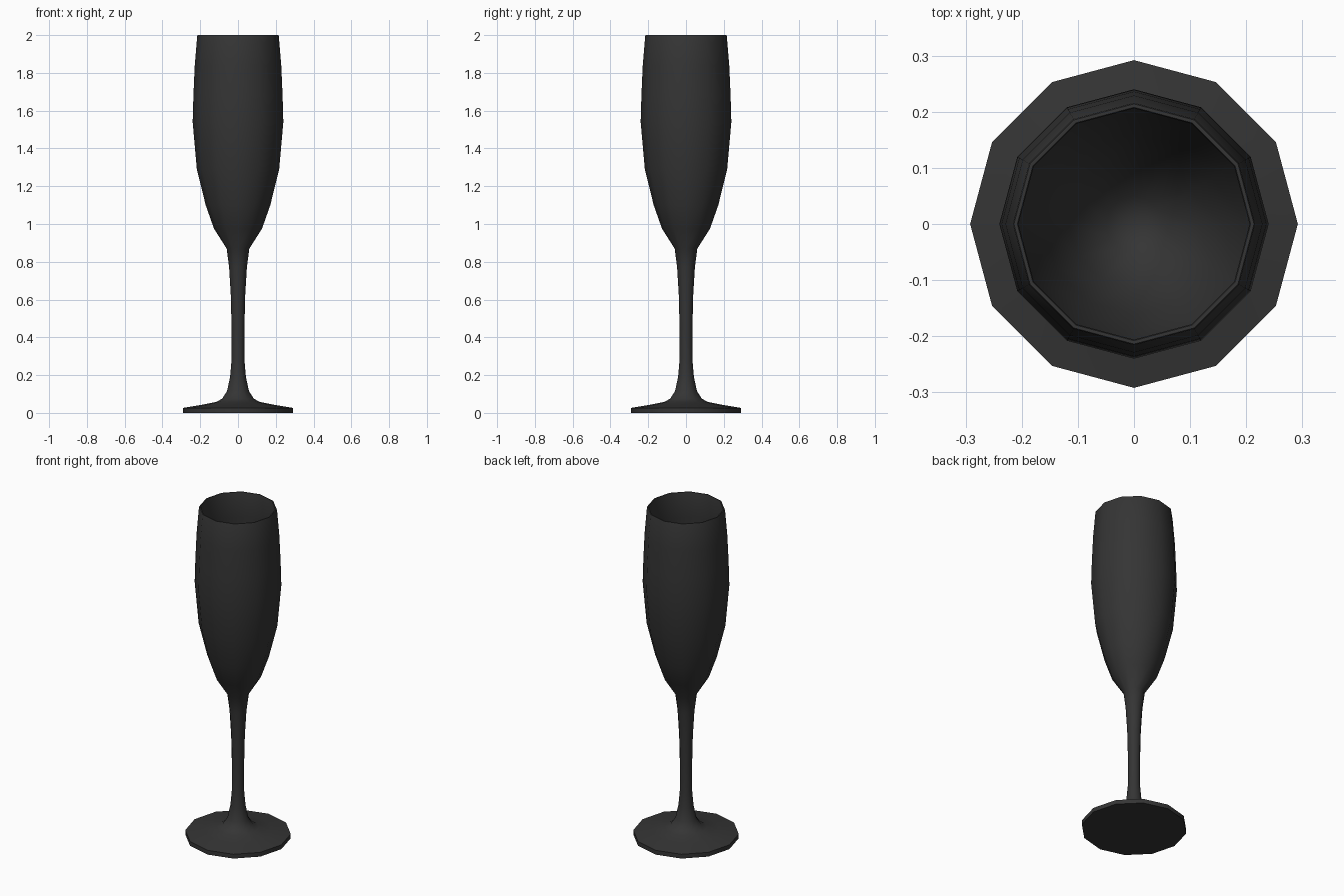
import bpy, bmesh, math

if "Cube" in bpy.data.objects:
    bpy.data.objects.remove(bpy.data.objects["Cube"])

SIDES = 12


def lathe(name, profile, mat):
    """Spin an (r, z) profile around z; r = 0 makes a pole."""
    bm = bmesh.new()
    rings = []
    for r, z in profile:
        if r == 0:
            rings.append([bm.verts.new((0, 0, z))] * SIDES)
        else:
            rings.append([bm.verts.new((r * math.cos(2 * math.pi * i / SIDES),
                                        r * math.sin(2 * math.pi * i / SIDES), z))
                          for i in range(SIDES)])
    for a, b in zip(rings, rings[1:]):
        for i in range(SIDES):
            j = (i + 1) % SIDES
            bm.faces.new(list(dict.fromkeys((a[i], a[j], b[j], b[i]))))
    bmesh.ops.recalc_face_normals(bm, faces=bm.faces)
    me = bpy.data.meshes.new(name)
    bm.to_mesh(me)
    bm.free()
    me.materials.append(mat)
    ob = bpy.data.objects.new(name, me)
    bpy.context.collection.objects.link(ob)
    bpy.context.view_layer.objects.active = ob
    ob.select_set(True)
    bpy.ops.object.shade_smooth_by_angle(angle=math.radians(50))
    ob.select_set(False)
    return ob


dark = bpy.data.materials.new("dark_glass")
dark.diffuse_color = (0.035, 0.035, 0.035, 1)
dark.use_nodes = True
dark.node_tree.nodes["Principled BSDF"].inputs["Base Color"].default_value = dark.diffuse_color

# Foot, stem and outer bowl
outer = [(0, 0), (0.292, 0), (0.292, 0.026), (0.19, 0.043), (0.116, 0.058),
         (0.084, 0.075), (0.058, 0.115), (0.042, 0.19), (0.034, 0.28),
         (0.034, 0.45), (0.038, 0.62), (0.047, 0.77), (0.060, 0.87),
         (0.127, 0.975), (0.171, 1.10), (0.218, 1.29), (0.235, 1.53),
         (0.240, 1.54), (0.236, 1.68), (0.229, 1.84), (0.216, 1.995)]
outer[16:18] = [(0.240, 1.54)]
# Rim and inside of the bowl
inner = [(0.214, 2.0), (0.208, 2.0), (0.206, 1.995), (0.219, 1.84),
         (0.226, 1.68), (0.230, 1.54), (0.208, 1.29), (0.161, 1.11),
         (0.115, 0.99), (0.05, 0.915), (0, 0.90)]
lathe("champagne_flute", outer + inner, dark)
